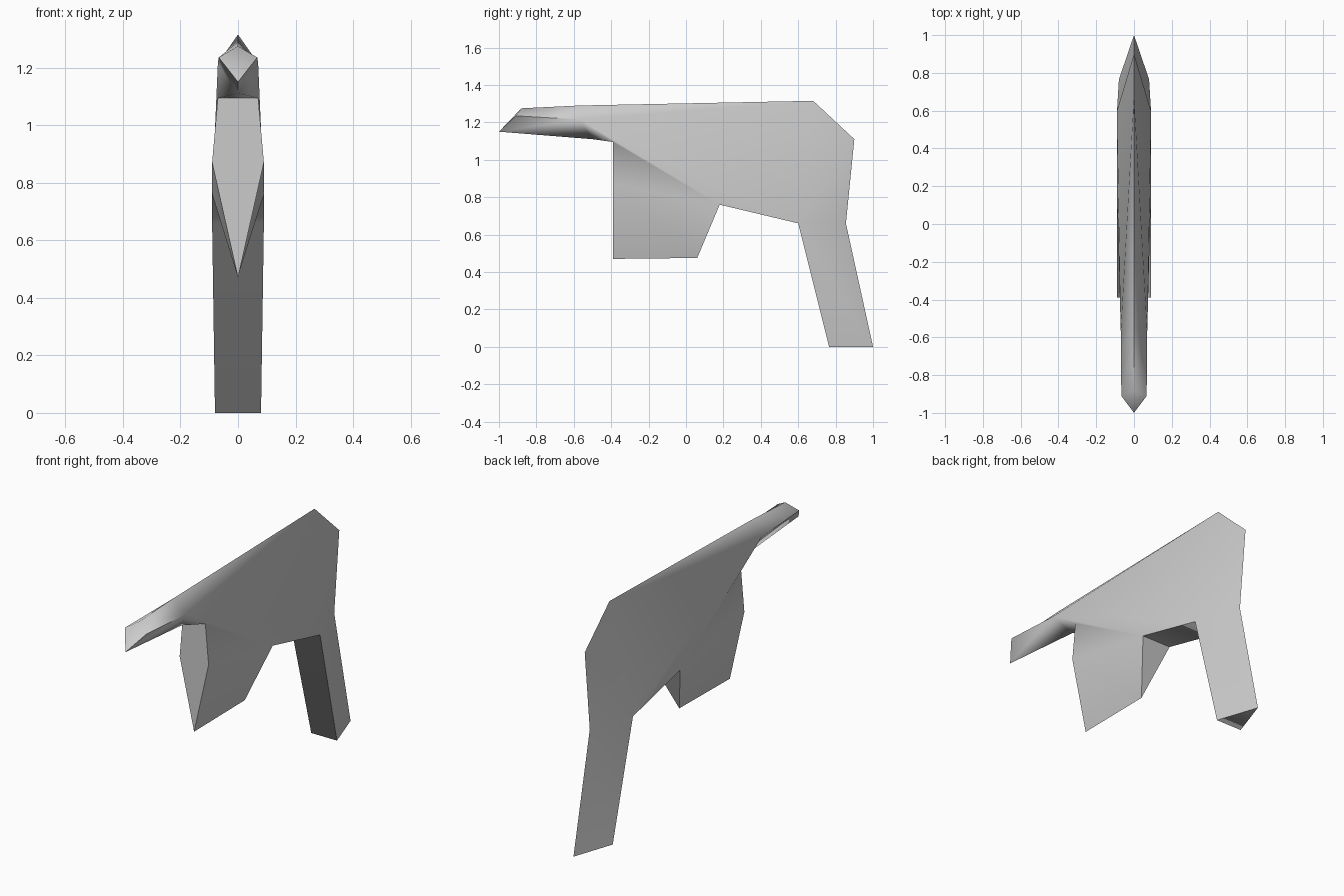
import bpy
import bmesh
import math

old = bpy.data.objects.get("Cube")
if old:
    bpy.data.objects.remove(old, do_unlink=True)

# Single flat grey
grey = bpy.data.materials.new("plain_grey")
grey.use_nodes = True
colour = (0.6, 0.6, 0.6, 1)
grey.diffuse_color = colour
grey.node_tree.nodes["Principled BSDF"].inputs["Base Color"].default_value = colour

# Named corners of the half body; those with x = 0 lie on the mirror plane
corners = {
    "muzzle_low": (0, -1, 1.15),
    "muzzle_side": (0.067, -0.91, 1.235),
    "muzzle_top": (0, -0.88, 1.275),
    "barrel_top": (0, -0.57, 1.29),
    "barrel_side": (0.07, -0.57, 1.215),
    "barrel_low": (0, -0.5, 1.11),
    "front_top": (0.07, -0.39, 1.095),
    "front_wide": (0.09, -0.39, 0.87),
    "front_keel": (0, -0.39, 0.47),
    "back_keel": (0, 0.06, 0.475),
    "notch": (0.09, 0.18, 0.76),
    "grip_root": (0.09, 0.6, 0.66),
    "grip_toe": (0.08, 0.765, 0),
    "grip_heel": (0, 1, 0),
    "grip_back": (0, 0.855, 0.66),
    "rear": (0, 0.9, 1.11),
    "apex": (0, 0.68, 1.315),
}

# Half surfaces, then surfaces that span both sides
half_faces = [
    "muzzle_top barrel_top barrel_side muzzle_side",
    "muzzle_low muzzle_side barrel_side barrel_low",
    "barrel_low barrel_side front_top",
    "barrel_top apex barrel_side",
    "barrel_side apex grip_root",
    "barrel_side grip_root notch",
    "barrel_side notch front_wide front_top",
    "front_wide notch back_keel front_keel",
    "apex rear grip_root",
    "rear grip_back grip_root",
    "grip_root grip_back grip_heel grip_toe",
]
span_faces = [
    "muzzle_low muzzle_side muzzle_top -muzzle_side",
    "barrel_low front_top -front_top",
    "front_top front_wide front_keel -front_wide -front_top",
    "notch back_keel -notch",
    "notch grip_root -grip_root -notch",
    "grip_root grip_toe -grip_toe -grip_root",
    "grip_toe grip_heel -grip_toe",
]

bm = bmesh.new()
verts = {}
for name, (x, y, z) in corners.items():
    verts[name] = bm.verts.new((x, y, z))
    verts["-" + name] = bm.verts.new((-x, y, z)) if x else verts[name]

for face in half_faces:
    names = face.split()
    bm.faces.new([verts[n] for n in names])
    bm.faces.new([verts["-" + n] for n in reversed(names)])
for face in span_faces:
    bm.faces.new([verts[n] for n in face.split()])
bmesh.ops.recalc_face_normals(bm, faces=bm.faces)

mesh = bpy.data.meshes.new("blaster_body")
bm.to_mesh(mesh)
bm.free()
mesh.materials.append(grey)
body = bpy.data.objects.new("blaster_body", mesh)
bpy.context.collection.objects.link(body)

# Soft shading over the sides, crisp at the tight ridges
bpy.context.view_layer.objects.active = body
body.select_set(True)
bpy.ops.object.shade_smooth_by_angle(angle=math.radians(80))
